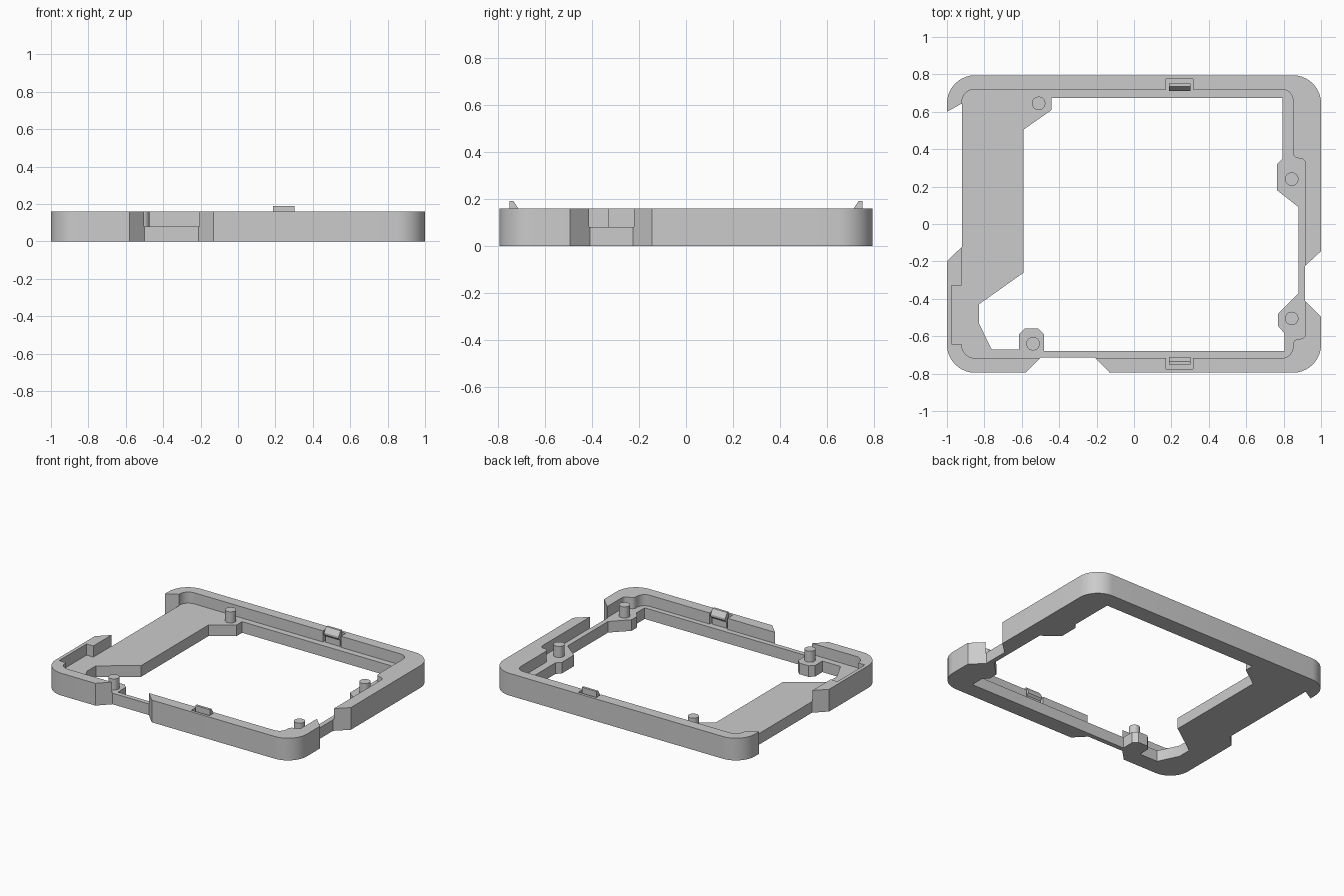
import bpy, bmesh, math
from mathutils import Vector

if "Cube" in bpy.data.objects:
    bpy.data.objects.remove(bpy.data.objects["Cube"])

grey = bpy.data.materials.new("light_grey")
grey.use_nodes = True
grey.diffuse_color = (0.6, 0.6, 0.6, 1)
grey.node_tree.nodes["Principled BSDF"].inputs["Base Color"].default_value = (0.6, 0.6, 0.6, 1)

FLOOR, TOP = 0.08, 0.16


def rounded(points, steps=10):
    """Replace every corner given as (x, y, radius) by an arc."""
    out = []
    for i, p in enumerate(points):
        c = Vector(p[:2])
        if len(p) == 2:
            out.append(c)
            continue
        a = (Vector(points[i - 1][:2]) - c).normalized()
        b = (Vector(points[(i + 1) % len(points)][:2]) - c).normalized()
        half = math.acos(a.dot(b)) / 2
        centre = c + (a + b).normalized() * p[2] / math.sin(half)
        start = c + a * p[2] / math.tan(half) - centre
        end = c + b * p[2] / math.tan(half) - centre
        sweep = math.atan2(start.x * end.y - start.y * end.x, start.dot(end))
        first = math.atan2(start.y, start.x)
        for k in range(steps + 1):
            t = first + sweep * k / steps
            out.append(centre + Vector((math.cos(t), math.sin(t))) * p[2])
    return out


def prism(name, points, z0, z1):
    """Extrude a plan outline between two heights."""
    bm = bmesh.new()
    face = bm.faces.new([bm.verts.new((p[0], p[1], z0)) for p in points])
    top = bmesh.ops.extrude_face_region(bm, geom=[face])["geom"]
    for v in top:
        if isinstance(v, bmesh.types.BMVert):
            v.co.z = z1
    bmesh.ops.recalc_face_normals(bm, faces=bm.faces)
    mesh = bpy.data.meshes.new(name)
    bm.to_mesh(mesh)
    bm.free()
    mesh.materials.append(grey)
    obj = bpy.data.objects.new(name, mesh)
    bpy.context.collection.objects.link(obj)
    return obj


def select(obj):
    bpy.ops.object.select_all(action='DESELECT')
    obj.select_set(True)
    bpy.context.view_layer.objects.active = obj


def cut(obj, cutter):
    cutter.hide_render = True
    mod = obj.modifiers.new("cut", 'BOOLEAN')
    mod.operation = 'DIFFERENCE'
    mod.solver = 'EXACT'
    mod.object = cutter
    select(obj)
    bpy.ops.object.modifier_apply(modifier=mod.name)
    bpy.data.objects.remove(cutter)


def smooth(obj):
    select(obj)
    bpy.ops.object.shade_smooth_by_angle(angle=math.radians(30))


# Outer body with tapered notches on three sides
outline = [(-1, -0.795, 0.15), (-0.58, -0.795), (-0.5, -0.714), (-0.21, -0.714),
           (-0.13, -0.795), (1, -0.795, 0.15), (1, -0.495), (0.914, -0.41),
           (0.914, -0.225), (1, -0.145), (1, 0.795, 0.15), (-1, 0.795, 0.15),
           (-1, 0.6), (-0.919, 0.645), (-0.919, -0.12), (-1, -0.2)]
frame = prism("frame", rounded(outline), 0, TOP)

# Recess inside the raised rim
recess = [(-0.921, -0.717, 0.07), (0.85, -0.717, 0.06), (0.85, -0.62, 0.03),
          (0.918, -0.61, 0.03), (0.918, 0.347, 0.03), (0.85, 0.355, 0.03),
          (0.85, 0.72, 0.06), (-0.921, 0.72, 0.07), (-0.921, -0.33),
          (-0.975, -0.33), (-0.975, -0.642), (-0.921, -0.642)]
cut(frame, prism("recess_cutter", rounded(recess), FLOOR, 0.3))

# Opening through the floor, leaving pads under the pegs
opening = [(-0.59, 0.505), (-0.44, 0.61), (-0.44, 0.675), (0.795, 0.675),
           (0.795, 0.35), (0.765, 0.32), (0.765, 0.18), (0.88, 0.09),
           (0.88, -0.37), (0.77, -0.48), (0.77, -0.545), (0.805, -0.585),
           (0.805, -0.68), (-0.48, -0.68), (-0.48, -0.59), (-0.51, -0.56),
           (-0.585, -0.56), (-0.615, -0.59), (-0.615, -0.672), (-0.76, -0.672),
           (-0.83, -0.53), (-0.83, -0.43), (-0.59, -0.26)]
cut(frame, prism("opening_cutter", opening, -0.1, 0.3))

# Snap clips standing in slots in the front and back rims
profile = [(0.752, 0.07), (0.752, 0.19), (0.735, 0.19), (0.712, 0.155),
           (0.712, 0.14), (0.727, 0.125), (0.727, 0.07)]
for name, side in (("front", -1), ("back", 1)):
    slot = [(0.172, 0.7 * side), (0.315, 0.7 * side), (0.315, 0.775 * side), (0.172, 0.775 * side)]
    cut(frame, prism("slot_cutter", slot, FLOOR, 0.3))
    clip = prism(name + "_clip", profile, 0.187, 0.303)
    for v in clip.data.vertices:
        y, z, x = v.co
        v.co = (x, y * side, z)
    if side < 0:
        clip.data.flip_normals()
smooth(frame)

# Locating pegs
pegs = {"back_right_peg": (-0.51, 0.645), "front_right_peg": (-0.54, -0.64),
        "back_left_peg": (0.843, 0.24), "front_left_peg": (0.843, -0.505)}
for name, (x, y) in pegs.items():
    ring = [(x + 0.036 * math.cos(a * math.tau / 32), y + 0.036 * math.sin(a * math.tau / 32))
            for a in range(32)]
    smooth(prism(name, ring, FLOOR - 0.01, TOP))
